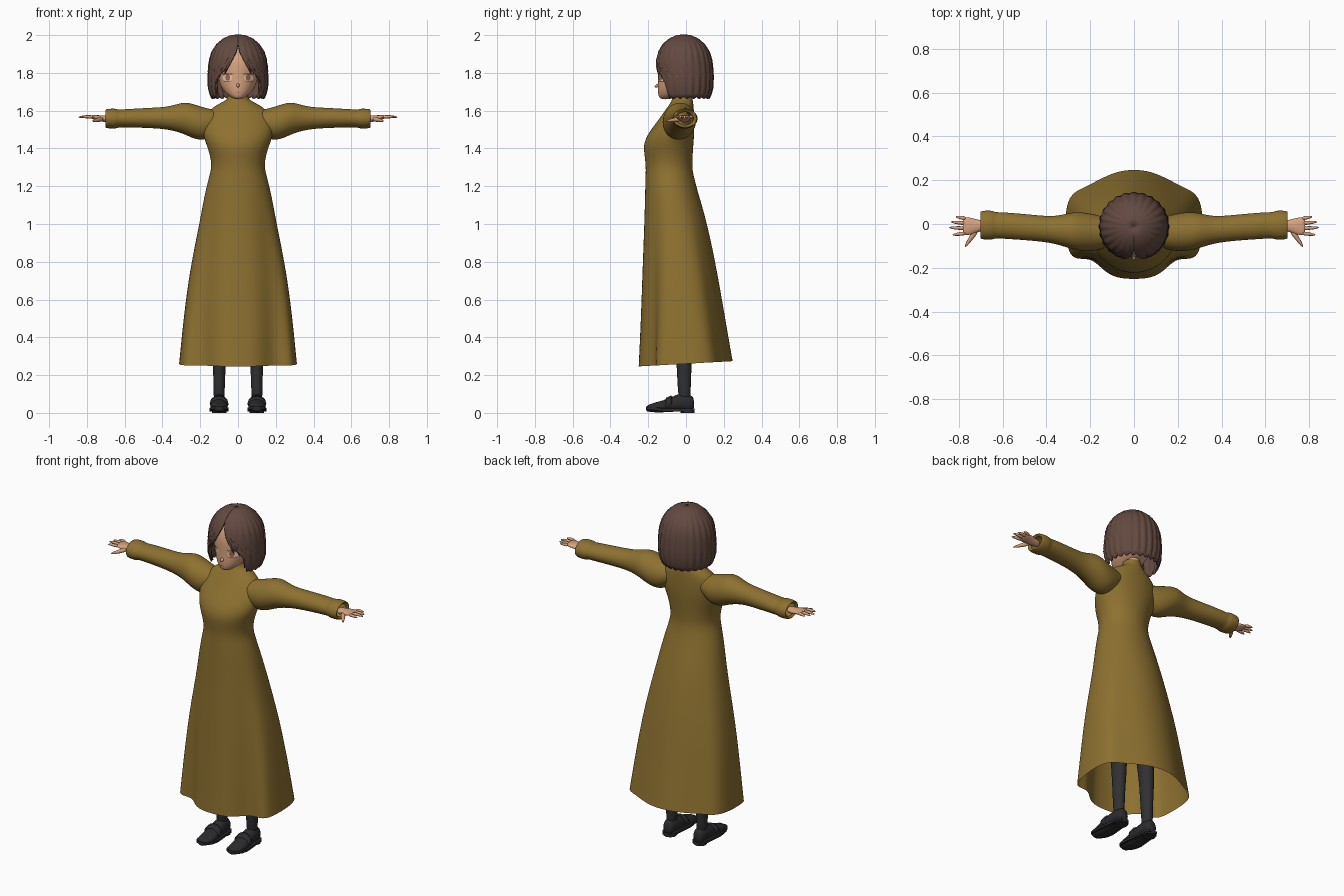
import bpy, bmesh
from math import sin, cos, pi, sqrt
from mathutils import Vector

if "Cube" in bpy.data.objects:
    bpy.data.objects.remove(bpy.data.objects["Cube"])


def material(name, r, g, b):
    m = bpy.data.materials.new(name)
    m.use_nodes = True
    m.diffuse_color = (r, g, b, 1)
    bsdf = next(n for n in m.node_tree.nodes if n.type == 'BSDF_PRINCIPLED')
    bsdf.inputs["Base Color"].default_value = (r, g, b, 1)
    return m


OLIVE = material("olive cloth", .27, .165, .03)
SKIN = material("warm skin", .68, .36, .21)
HAIR = material("brown hair", .125, .067, .052)
STOCKING = material("black stocking", .03, .03, .033)
SHOE = material("black leather", .024, .024, .027)
EYE = material("eye white", .8, .6, .48)
IRIS = material("amber iris", .33, .15, .07)


def finish(bm, name, mat, subdiv=0, thick=0):
    bmesh.ops.recalc_face_normals(bm, faces=bm.faces)
    mesh = bpy.data.meshes.new(name)
    bm.to_mesh(mesh)
    bm.free()
    ob = bpy.data.objects.new(name, mesh)
    bpy.context.collection.objects.link(ob)
    mesh.materials.append(mat)
    for p in mesh.polygons:
        p.use_smooth = True
    if thick:
        mod = ob.modifiers.new("thickness", 'SOLIDIFY')
        mod.thickness, mod.offset = thick, 0
    if subdiv:
        mod = ob.modifiers.new("smooth", 'SUBSURF')
        mod.levels = mod.render_levels = subdiv
    return ob


def loft(name, rings, mat, subdiv=0, caps=True, closed=True, thick=0):
    """Skin a surface over rings of equal point count."""
    bm = bmesh.new()
    vs = [[bm.verts.new(p) for p in ring] for ring in rings]
    n = len(vs[0])
    for a, b in zip(vs, vs[1:]):
        for i in range(n if closed else n - 1):
            j = (i + 1) % n
            bm.faces.new((a[i], a[j], b[j], b[i]))
    if caps:
        bm.faces.new(vs[0])
        bm.faces.new(vs[-1])
    return finish(bm, name, mat, subdiv, thick)


def oval(centre, u, v, n=16):
    c, u, v = Vector(centre), Vector(u), Vector(v)
    return [c + u * sin(2 * pi * i / n) - v * cos(2 * pi * i / n) for i in range(n)]


def tube(name, path, radii, mat, flat=1.0):
    """Tapered rounded tube along a short path."""
    pts = [Vector(p) for p in path]
    rings = []
    for i, (p, r) in enumerate(zip(pts, radii)):
        d = (pts[min(i + 1, len(pts) - 1)] - pts[max(i - 1, 0)]).normalized()
        side = d.cross(Vector((0, 0, 1))).normalized()
        rings.append(oval(p, side * r, d.cross(side) * r * flat, 8))
    return loft(name, rings, mat, 1)


def lerp_table(table, x):
    for (x0, y0), (x1, y1) in zip(table, table[1:]):
        if x0 >= x >= x1:
            return y0 + (y1 - y0) * (x0 - x) / (x0 - x1)
    return table[-1][1] if x < table[-1][0] else table[0][1]


# Dress: round bodice blending into a folded hem
hem = [(0, -.25), (.08, -.245), (.135, -.215), (.19, -.155), (.25, -.16), (.295, -.145),
       (.31, -.06), (.315, .06), (.29, .14), (.22, .17), (.155, .205), (.08, .24), (0, .25)]
hem += [(-x, y) for x, y in hem[-2:0:-1]]
dress = [(.26, .315, -.252, .25), (.5, .292, -.24, .21), (.75, .26, -.232, .167),
         (1, .207, -.222, .115), (1.15, .18, -.218, .07), (1.24, .157, -.216, .045),
         (1.3, .14, -.213, .033), (1.36, .148, -.22, .036), (1.42, .168, -.228, .04),
         (1.48, .19, -.202, .045), (1.55, .19, -.147, .045), (1.61, .15, -.105, .042),
         (1.645, .085, -.08, .038), (1.66, .056, -.074, .035), (1.69, .05, -.066, .03)]
rings = []
for z, w, front, back in dress:
    fold = min(1, max(0, (1.2 - z) / .9))
    ring = []
    for i, (hx, hy) in enumerate(hem):
        a = 2 * pi * i / len(hem)
        x = (hx / .315) * fold + sin(a) * (1 - fold)
        y = (hy / .25) * fold - cos(a) * (1 - fold)
        tilt = .014 * y if z < .3 else 0
        ring.append((x * w, (front + back) / 2 + y * (back - front) / 2, z + tilt))
    rings.append(ring)
loft("dress", rings, OLIVE, 2, caps=False)

# Sleeve sections: x, y centre, z centre, half depth, half height
sleeve = [(.1, -.04, 1.55, .06, .05), (.17, -.04, 1.525, .085, .09), (.24, -.035, 1.545, .092, .094),
          (.29, -.03, 1.563, .085, .086), (.36, -.028, 1.56, .062, .062), (.45, -.018, 1.562, .06, .055),
          (.6, -.006, 1.56, .062, .049), (.635, -.006, 1.558, .06, .047), (.645, -.005, 1.558, .069, .055),
          (.695, -.005, 1.558, .067, .053), (.705, -.005, 1.558, .06, .046), (.69, -.005, 1.558, .045, .035)]
hand = [(.67, -.008, 1.555, .026, .02), (.71, -.008, 1.557, .026, .019), (.74, -.01, 1.562, .04, .014),
        (.77, -.01, 1.566, .042, .011), (.782, -.01, 1.567, .036, .007)]
fingers = [(.025, .815, .034), (.003, .838, .01), (-.02, .847, -.016), (-.042, .83, -.05)]
# Leg sections: z, x, y, half width, half depth
leg = [(1.05, .075, -.07, .075, .085), (.8, .085, -.05, .066, .07), (.55, .093, -.025, .05, .055),
       (.4, .097, -.01, .043, .048), (.25, .099, -.01, .034, .041), (.13, .1, -.01, .03, .034),
       (.05, .1, -.005, .03, .034)]
# Shoe sections: y, half width, bottom, top
shoe = [(.044, .022, .018, .08), (.025, .036, .015, .098), (-.03, .039, .015, .106), (-.07, .043, .013, .088),
        (-.12, .047, .01, .066), (-.17, .046, .01, .055), (-.2, .034, .014, .042), (-.212, .018, .018, .034)]

for s, side in ((1, "left"), (-1, "right")):
    def along_x(rows):
        return [oval((s * x, y, z), (0, ry, 0), (0, 0, rz)) for x, y, z, ry, rz in rows]
    loft(side + "_sleeve", along_x(sleeve), OLIVE, 2, caps=False)
    loft(side + "_hand", along_x(hand), SKIN, 1)
    for i, (y0, x1, y1) in enumerate(fingers):
        mid = ((.77 + x1) / 2, (y0 + y1) / 2, 1.569)
        path = [(s * x, y, z) for x, y, z in ((.765, y0, 1.566), mid, (x1, y1, 1.565))]
        tube(side + "_finger_" + str(i + 1), path, (.0105, .0095, .004), SKIN)
    path = [(s * x, y, z) for x, y, z in ((.715, -.022, 1.557), (.745, -.065, 1.55), (.773, -.108, 1.545))]
    tube(side + "_thumb", path, (.016, .012, .005), SKIN)
    loft(side + "_leg", [oval((s * x, y, z), (rx, 0, 0), (0, ry, 0)) for z, x, y, rx, ry in leg], STOCKING, 1)

    # Shoe upper, sole, heel and strap
    def shoe_ring(y, w, lo, hi):
        return oval((s * .1, y, (lo + hi) / 2), (w, 0, 0), (0, 0, (hi - lo) / 2))
    loft(side + "_shoe", [shoe_ring(y, w, lo - .008, hi) for y, w, lo, hi in shoe], SHOE, 1)
    bm = bmesh.new()
    outline = [(x, y) for y, w, lo, hi in shoe for x in (w + .003,)]
    outline += [(-x, y) for x, y in outline[::-1]]
    base = bm.faces.new([bm.verts.new((s * .1 + x, y, .008 + .012 * max(0, (-y - .12) / .09)))
                         for x, y in outline])
    top = bmesh.ops.extrude_face_region(bm, geom=[base])["geom"]
    bmesh.ops.translate(bm, vec=(0, 0, .014), verts=[v for v in top if isinstance(v, bmesh.types.BMVert)])
    sole = finish(bm, side + "_sole", SHOE)
    sole.data.polygons.foreach_set("use_smooth", [False] * len(sole.data.polygons))
    heel = loft(side + "_heel", [oval((s * .1, .008, z), (.038, 0, 0), (0, .037, 0)) for z in (0, .02)], SHOE)
    for p in heel.data.polygons:
        p.use_smooth = len(p.vertices) == 4
    strap = [(-.075, .043, .02, .085), (-.078, .048, .018, .092), (-.105, .05, .016, .08), (-.108, .046, .018, .07)]
    loft(side + "_shoe_strap", [shoe_ring(*r) for r in strap], SHOE)

# Neck and head
loft("neck", [oval((0, y, z), (.04, 0, 0), (0, .04, 0)) for z, y in ((1.62, -.02), (1.76, -.01))], SKIN)
head = [(1.66, .014, -.13, -.09), (1.672, .042, -.145, -.05), (1.7, .074, -.15, .02), (1.73, .094, -.151, .07),
        (1.78, .108, -.149, .1), (1.84, .118, -.151, .112), (1.9, .108, -.135, .105), (1.95, .07, -.09, .07)]
loft("head", [oval((0, (f + b) / 2, z), (w, 0, 0), (0, (b - f) / 2, 0), 24) for z, w, f, b in head], SKIN, 2)
tube("nose", [(0, -.135, 1.738), (0, -.155, 1.731), (0, -.168, 1.726)], (.014, .009, .003), SKIN)


def face_patch(name, x, z, rx, rz, mat, lift):
    """Thin oval patch following the curve of the face."""
    def on_face(px, pz):
        return (px, -.024 - .125 * sqrt(1 - (px / .108) ** 2) - lift, pz)
    bm = bmesh.new()
    mid = bm.verts.new(on_face(x, z))
    rim = [bm.verts.new(on_face(x + rx * cos(i * pi / 8), z + rz * sin(i * pi / 8))) for i in range(16)]
    for i in range(16):
        bm.faces.new((mid, rim[i], rim[(i + 1) % 16]))
    finish(bm, name, mat)


for s, side in ((1, "left"), (-1, "right")):
    face_patch(side + "_eye", s * .056, 1.775, .026, .019, EYE, .002)
    face_patch(side + "_iris", s * .054, 1.775, .013, .017, IRIS, .004)
    face_patch(side + "_eyelash", s * .057, 1.794, .03, .004, HAIR, .005)
    face_patch(side + "_lower_lid", s * .057, 1.756, .018, .0015, HAIR, .005)
face_patch("mouth", 0, 1.698, .013, .002, IRIS, .005)

# Bobbed hair: rippled shell with a parted opening for the face
radius = [(2, .004), (1.995, .04), (1.98, .075), (1.95, .11), (1.91, .135), (1.86, .15), (1.78, .156),
          (1.72, .153), (1.69, .145), (1.675, .138)]
opening = [(1.93, 0), (1.87, .2), (1.81, .5), (1.79, .68), (1.75, .85), (1.675, .98)]


def hair_point(a, z, lift=0):
    r = lerp_table(radius, z) + lift
    return (r * sin(a), -.012 - .98 * r * cos(a), z)


levels = [z for z, r in radius[:5]] + [1.89, 1.87, 1.84, 1.81, 1.79, 1.77, 1.75, 1.72, 1.69, 1.675]
rows = []
for z in levels:
    start = lerp_table(opening, z)
    row = []
    for i in range(145):
        a = start + (2 * pi - 2 * start) * i / 144
        x, y, h = hair_point(a, z, .003 * cos(24 * a) * min(1, (2 - z) * 10))
        row.append((x, y, h - (.012 * abs(sin(12 * a)) if z == levels[-1] else 0)))
    rows.append(row)
loft("hair", rows, HAIR, caps=False, closed=False, thick=.008)

# Fringe locks sweeping out from the parting
locks = [((.06, 1.93), (.22, 1.875), (.4, 1.83), (.5, 1.785)),
         ((.12, 1.94), (.4, 1.88), (.62, 1.82), (.72, 1.765)),
         ((.2, 1.94), (.6, 1.87), (.88, 1.78), (.92, 1.675)),
         ((.3, 1.94), (.8, 1.87), (1.1, 1.77), (1.12, 1.67))]
for s, side in ((1, "left"), (-1, "right")):
    for i, lock in enumerate(locks):
        tube(side + "_fringe_lock_" + str(i + 1), [hair_point(s * a, z, -.002) for a, z in lock],
             (.006, .014, .014, .002), HAIR, .6)
